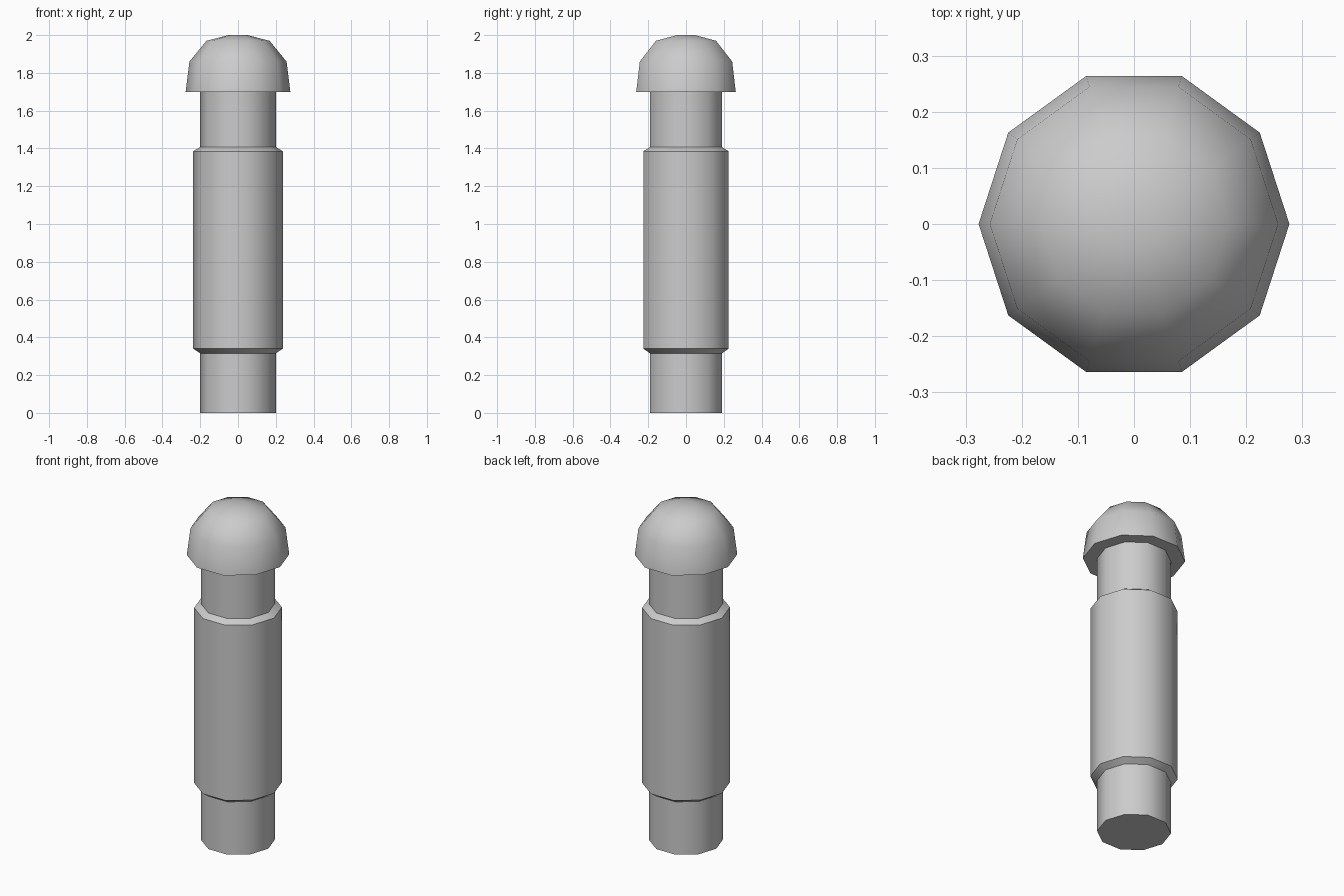
import bpy
import bmesh
from math import cos, sin, pi, radians

cube = bpy.data.objects.get("Cube")
if cube:
    bpy.data.objects.remove(cube, do_unlink=True)

SIDES = 10

grey = bpy.data.materials.new("plain grey")
grey.use_nodes = True
colour = (0.6, 0.6, 0.6, 1.0)
grey.diffuse_color = colour
grey.node_tree.nodes["Principled BSDF"].inputs["Base Color"].default_value = colour


def lathe(name, profile):
    """Spin a (radius, height) profile into a ten-sided solid with end caps."""
    bm = bmesh.new()
    rings = [[bm.verts.new((r * cos(2 * pi * i / SIDES), r * sin(2 * pi * i / SIDES), z))
              for i in range(SIDES)] for r, z in profile]
    for low, high in zip(rings, rings[1:]):
        for i in range(SIDES):
            j = (i + 1) % SIDES
            bm.faces.new((low[i], low[j], high[j], high[i]))
    bm.faces.new(rings[0][::-1])
    bm.faces.new(rings[-1])
    mesh = bpy.data.meshes.new(name)
    bm.to_mesh(mesh)
    bm.free()
    obj = bpy.data.objects.new(name, mesh)
    bpy.context.collection.objects.link(obj)
    mesh.materials.append(grey)
    bpy.ops.object.select_all(action="DESELECT")
    obj.select_set(True)
    bpy.context.view_layer.objects.active = obj
    bpy.ops.object.shade_smooth_by_angle(angle=radians(42))
    return obj


# One closed outline: lower shaft, chamfered sleeve, neck and domed head
lathe("pin", [
    (0.20, 0.0), (0.20, 0.315),
    (0.237, 0.34), (0.237, 1.385),
    (0.20, 1.408), (0.20, 1.70),
    (0.277, 1.70), (0.257, 1.86), (0.167, 1.97), (0.05, 2.0),
])
